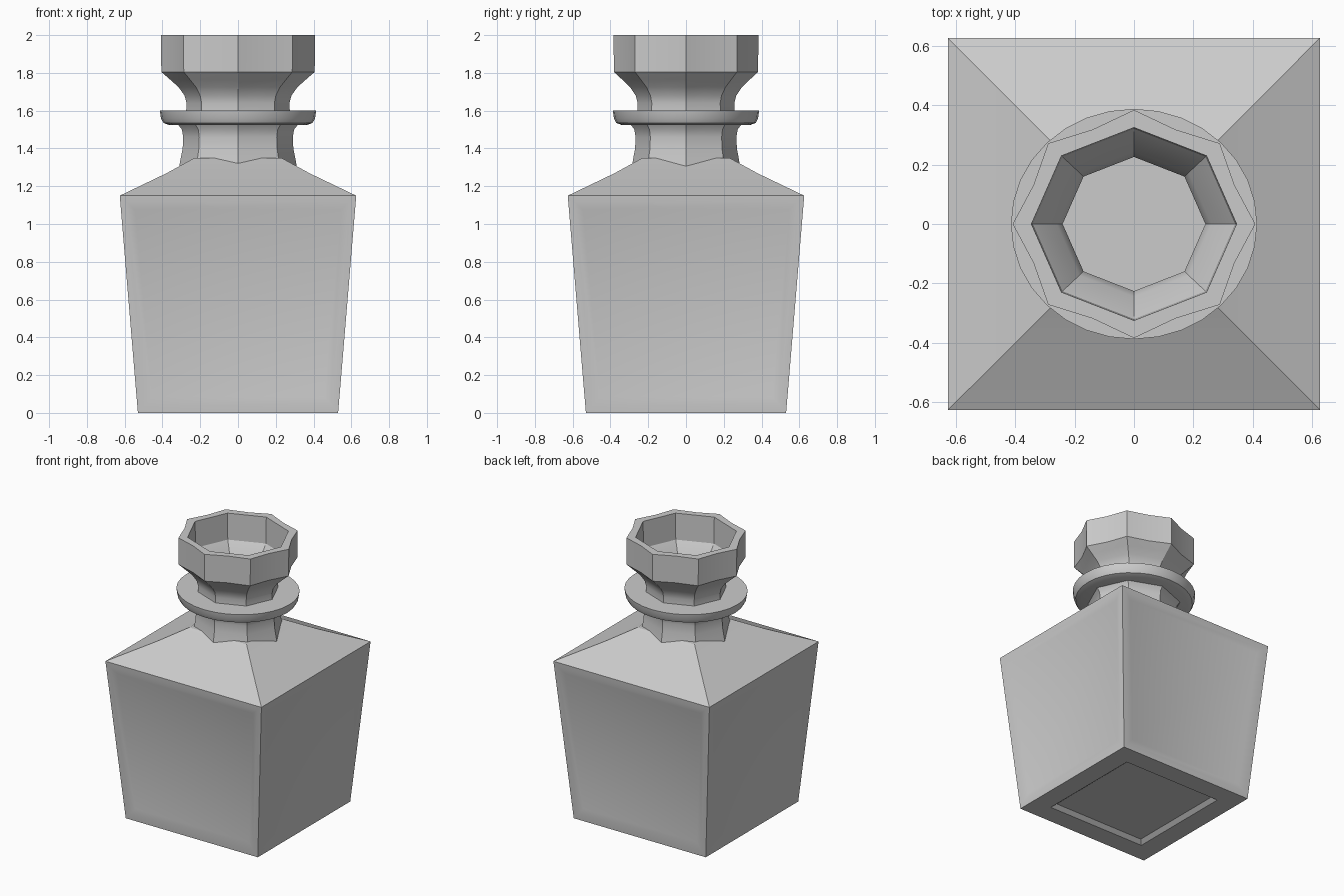
import bpy, bmesh
from math import sin, cos, pi

if "Cube" in bpy.data.objects:
    bpy.data.objects.remove(bpy.data.objects["Cube"])


def finish(bm, name, angle):
    bmesh.ops.recalc_face_normals(bm, faces=bm.faces)
    me = bpy.data.meshes.new(name)
    bm.to_mesh(me)
    bm.free()
    ob = bpy.data.objects.new(name, me)
    bpy.context.collection.objects.link(ob)
    bpy.ops.object.select_all(action='DESELECT')
    ob.select_set(True)
    bpy.context.view_layer.objects.active = ob
    bpy.ops.object.shade_smooth_by_angle(angle=angle)
    return ob


def loft(bm, rings):
    """Skin a list of point rings and cap both ends."""
    vs = [[bm.verts.new(p) for p in ring] for ring in rings]
    n = len(vs[0])
    for a, b in zip(vs, vs[1:]):
        for i in range(n):
            j = (i + 1) % n
            bm.faces.new((a[i], a[j], b[j], b[i]))
    bm.faces.new(vs[0][::-1])
    bm.faces.new(vs[-1])


def turned(name, profile, sides, yscale, angle):
    """Faceted turned part; profile = (radius, z, side hollow).
    A hollow other than 1 pulls the middle of each side inwards."""
    bm = bmesh.new()
    rings = []
    for r, z, hollow in profile:
        ring = []
        for i in range(sides):
            a = 2 * pi * i / sides
            ring.append((r * cos(a), r * sin(a) * yscale, z))
            m, k = a + pi / sides, r * cos(pi / sides) * hollow
            ring.append((k * cos(m), k * sin(m) * yscale, z))
        rings.append(ring)
    loft(bm, rings)
    return finish(bm, name, angle)


def square(h, z):
    return [(-h, -h, z), (h, -h, z), (h, h, z), (-h, h, z)]


# Tapered square body with sloping shoulders
bm = bmesh.new()
loft(bm, [square(0.53, 0.004), square(0.626, 1.15),
          square(0.38, 1.268), square(0.23, 1.35)])
bmesh.ops.recalc_face_normals(bm, faces=bm.faces)
bm.faces.ensure_lookup_table()
walls = [f for f in bm.faces if abs(f.normal.z) < 0.3]
base = [f for f in bm.faces if f.normal.z < -0.9]

# Shallow panels pressed into the four walls and the base
for faces, border, slope, depth in ((walls, 0.05, 0.06, 0.012),
                                    (base, 0.2, 0.04, 0.02)):
    bmesh.ops.inset_individual(bm, faces=faces, thickness=border, depth=0)
    bmesh.ops.inset_individual(bm, faces=faces, thickness=slope, depth=-depth)
for v in bm.verts:
    v.co.z -= 0.004 if v.co.z < 0.005 else 0
finish(bm, "bottle_body", 0.35)

# Eight-sided neck
turned("neck", [(0.315, 1.28, 1), (0.305, 1.34, 1), (0.293, 1.40, 1),
                (0.29, 1.46, 1), (0.297, 1.50, 1), (0.325, 1.535, 1)],
       8, 0.92, 0.5)

# Round collar
turned("collar", [(0.36, 1.523, 1), (0.395, 1.535, 1),
                  (0.408, 1.56, 1), (0.414, 1.60, 1)], 32, 0.935, 0.6)

# Eight-sided hollow flared top, outside then back down inside
turned("flared_top", [(0.275, 1.59, 1), (0.272, 1.64, 1), (0.283, 1.68, 1),
                      (0.315, 1.725, 1), (0.36, 1.765, 0.99),
                      (0.406, 1.805, 0.97), (0.408, 2.0, 0.97),
                      (0.345, 2.0, 1), (0.34, 1.81, 1), (0.26, 1.71, 1),
                      (0.24, 1.66, 1), (0.24, 1.61, 1)], 8, 0.94, 0.4)
